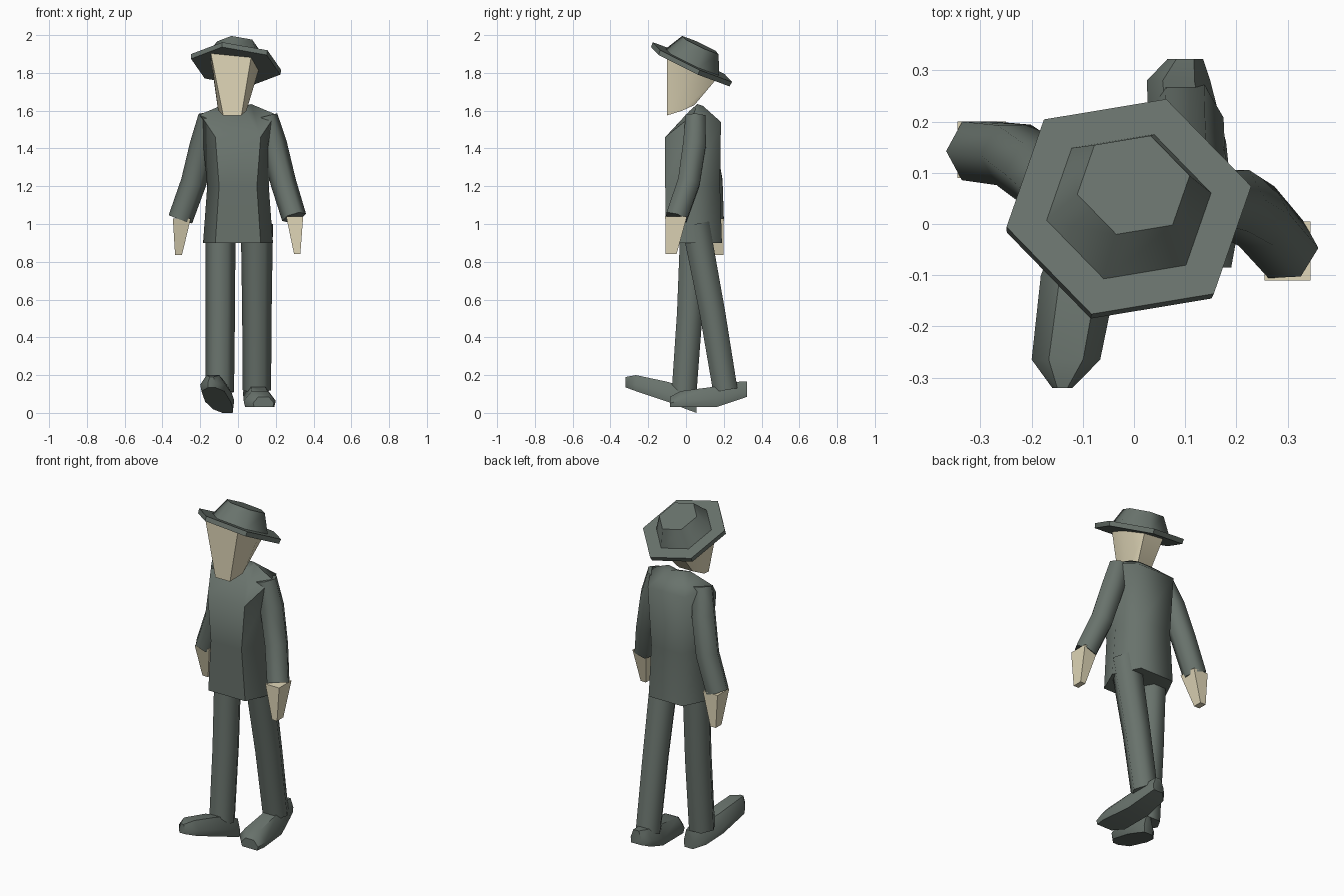
import bpy
from math import cos, sin, radians, pi
from mathutils import Vector, Matrix

if "Cube" in bpy.data.objects:
    bpy.data.objects.remove(bpy.data.objects["Cube"])


def material(name, rgb):
    m = bpy.data.materials.new(name)
    m.diffuse_color = (*rgb, 1)
    m.use_nodes = True
    m.node_tree.nodes["Principled BSDF"].inputs["Base Color"].default_value = m.diffuse_color
    return m


CLOTH = material("cloth", (0.14, 0.17, 0.15))
SKIN = material("skin", (0.75, 0.68, 0.48))


def loft(name, rings, mat, smooth=65):
    """Skin a list of equal-length point rings and cap both ends."""
    n = len(rings[0])
    verts = [tuple(p) for ring in rings for p in ring]
    faces = [tuple(range(n))[::-1], tuple(range(len(verts) - n, len(verts)))]
    for r in range(len(rings) - 1):
        for i in range(n):
            a, b = r * n + i, r * n + (i + 1) % n
            faces.append((a, b, b + n, a + n))
    me = bpy.data.meshes.new(name)
    me.from_pydata(verts, [], faces)
    me.materials.append(mat)
    ob = bpy.data.objects.new(name, me)
    bpy.context.collection.objects.link(ob)
    bpy.ops.object.select_all(action='DESELECT')
    ob.select_set(True)
    bpy.context.view_layer.objects.active = ob
    bpy.ops.object.mode_set(mode='EDIT')
    bpy.ops.mesh.select_all(action='SELECT')
    bpy.ops.mesh.normals_make_consistent(inside=False)
    bpy.ops.object.mode_set(mode='OBJECT')
    bpy.ops.object.shade_smooth_by_angle(angle=radians(smooth))
    return ob


def hexagon(r, z=0, turn=0):
    return [Vector((r * cos(turn + i * pi / 3), r * sin(turn + i * pi / 3), z)) for i in range(6)]


def tube(name, path, radii, mat):
    """Six-sided tube following a path."""
    pts = [Vector(p) for p in path]
    rings = []
    for i, p in enumerate(pts):
        d = pts[min(i + 1, len(pts) - 1)] - pts[max(i - 1, 0)]
        q = Vector((0, 0, -1)).rotation_difference(d)
        rings.append([p + q @ v for v in hexagon(radii[i])])
    loft(name, rings, mat)


def hex_plan(half_x, side_y, half_front, front_y, half_back, back_y, zs, cx=0):
    """Hexagon with a front edge, a back edge and two side corners."""
    zf, zside, zb = zs
    return [(cx - half_front, front_y, zf), (cx + half_front, front_y, zf),
            (cx + half_x, side_y, zside), (cx + half_back, back_y, zb),
            (cx - half_back, back_y, zb), (cx - half_x, side_y, zside)]


# Jacket
loft("jacket", [
    hex_plan(0.185, 0.04, 0.12, -0.105, 0.11, 0.19, (0.9,) * 3),
    hex_plan(0.163, 0.04, 0.10, -0.11, 0.10, 0.18, (1.2,) * 3),
    hex_plan(0.20, 0.04, 0.12, -0.11, 0.12, 0.185, (1.46, 1.58, 1.54)),
    hex_plan(0.07, 0.06, 0.04, 0.02, 0.04, 0.09, (1.60, 1.635, 1.625)),
], CLOTH)

# Arms
tube("right_sleeve", [(0.15, 0.05, 1.57), (0.19, 0.045, 1.42), (0.24, 0.015, 1.22),
                      (0.297, -0.05, 1.035)], [0.06, 0.07, 0.068, 0.066], CLOTH)
tube("left_sleeve", [(-0.15, 0.06, 1.57), (-0.185, 0.10, 1.42), (-0.235, 0.135, 1.22),
                     (-0.305, 0.143, 1.025)], [0.06, 0.07, 0.068, 0.066], CLOTH)


# Hands: tapered boxes
def box_ring(x0, x1, y0, y1, z):
    return [(x0, y0, z), (x1, y0, z), (x1, y1, z), (x0, y1, z)]


loft("right_hand", [box_ring(0.255, 0.345, -0.11, 0.005, 1.04),
                    box_ring(0.297, 0.33, -0.108, -0.05, 0.84)], SKIN, 30)
loft("left_hand", [box_ring(-0.345, -0.25, 0.09, 0.20, 1.03),
                   box_ring(-0.333, -0.297, 0.145, 0.198, 0.835)], SKIN, 30)

# Trouser legs
tube("right_leg", [(0.10, 0.05, 1.0), (0.10, 0.14, 0.53), (0.10, 0.208, 0.12)],
     [0.085, 0.078, 0.075], CLOTH)
tube("left_leg", [(-0.093, 0.04, 1.0), (-0.094, 0.02, 0.53), (-0.097, -0.01, 0.11)],
     [0.08, 0.078, 0.076], CLOTH)


# Shoes: cross-sections as (y, centre x, half width, bottom z, top z)
def shoe(name, rows):
    loft(name, [[(cx - w * .9, y, lo), (cx + w * .9, y, lo), (cx + w, y, lo + .4 * (hi - lo)),
                 (cx + w * .5, y, hi), (cx - w * .5, y, hi), (cx - w, y, lo + .4 * (hi - lo))]
                for y, cx, w, lo, hi in rows], CLOTH, 50)


shoe("left_shoe", [(-0.32, -0.14, 0.02, 0.135, 0.19), (-0.265, -0.133, 0.067, 0.115, 0.2),
                   (-0.10, -0.107, 0.075, 0.06, 0.165), (0.0, -0.08, 0.06, 0.02, 0.135),
                   (0.055, -0.055, 0.03, 0.0, 0.105)])
shoe("right_shoe", [(-0.085, 0.135, 0.055, 0.03, 0.085), (-0.03, 0.115, 0.085, 0.03, 0.115),
                    (0.16, 0.105, 0.075, 0.03, 0.14), (0.28, 0.087, 0.062, 0.07, 0.165),
                    (0.322, 0.1, 0.035, 0.085, 0.165)])

# Hat, tilted backwards
tilt = Vector((0, 0, 1)).rotation_difference(Vector((0.1, 0.467, 1)))
HAT = Matrix.Translation((-0.01, 0.034, 1.857)) @ tilt.to_matrix().to_4x4()
turn = radians(11.5)


def hat_ring(r, z):
    return [HAT @ v for v in hexagon(r, z, turn)]


loft("hat_brim", [hat_ring(0.243, -0.027), hat_ring(0.246, 0)], CLOTH, 30)
loft("hat_crown", [hat_ring(0.168, -0.005), hat_ring(0.113, 0.1)], CLOTH)


# Head, cut off along the underside of the hat
def under_hat(x, y):
    return (x, y, 1.832 - 0.1 * (x + 0.01) - 0.467 * (y - 0.034))


top = [under_hat(p[0], p[1]) for p in
       [(-0.145, -0.1), (0.07, -0.1), (0.11, 0.04), (0.06, 0.16), (-0.07, 0.16), (-0.14, 0.04)]]
chin = hex_plan(0.075, -0.02, 0.048, -0.1, 0.045, 0.045, (1.575, 1.60, 1.63), -0.03)
loft("head", [chin, top], SKIN, 50)
